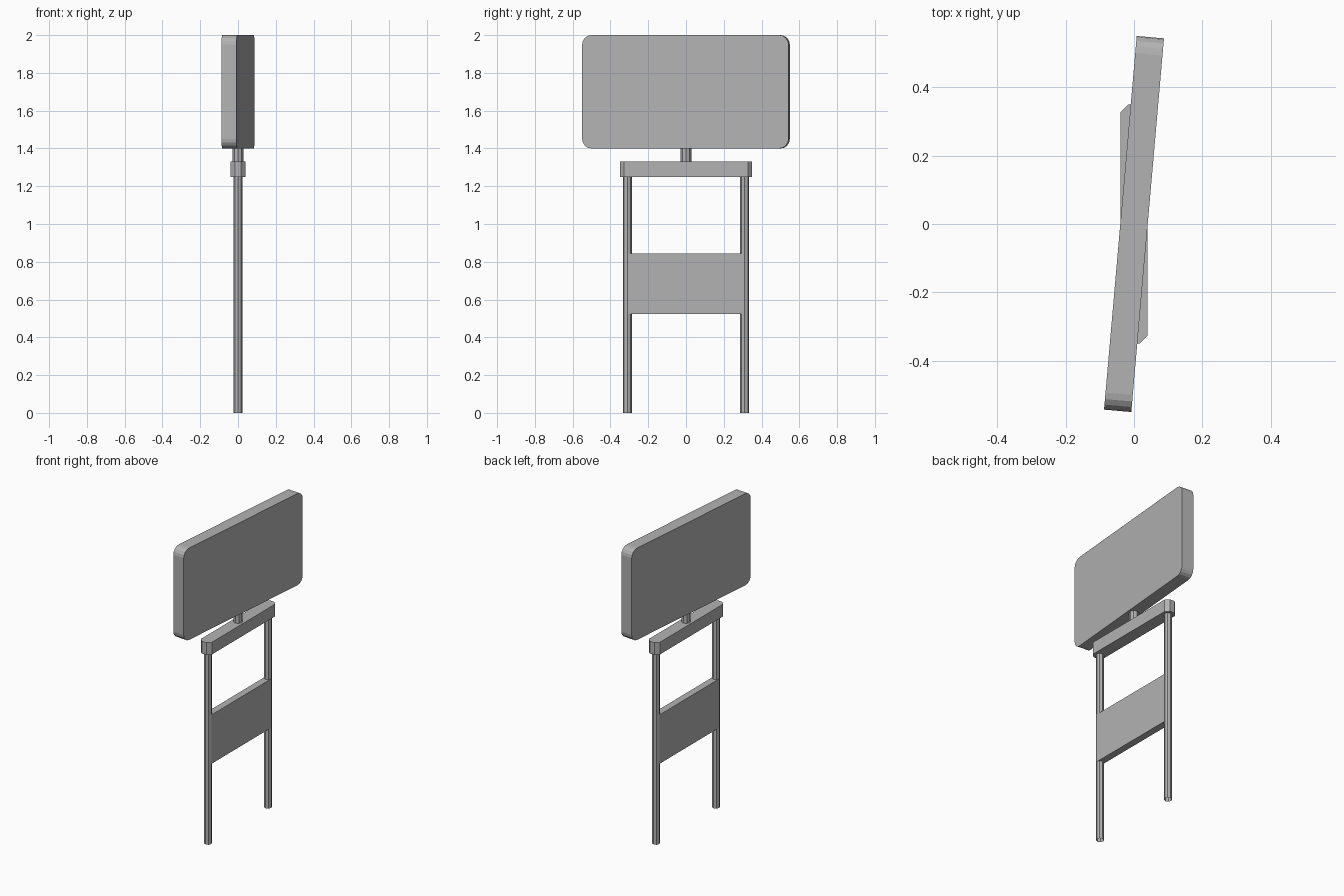
import bpy
import bmesh
from math import radians

cube = bpy.data.objects.get("Cube")
if cube:
    bpy.data.objects.remove(cube, do_unlink=True)

grey = bpy.data.materials.new("plain grey")
grey.use_nodes = True
colour = (0.45, 0.45, 0.45, 1)
grey.diffuse_color = colour
grey.node_tree.nodes["Principled BSDF"].inputs["Base Color"].default_value = colour


def finish(name, bm, location):
    mesh = bpy.data.meshes.new(name)
    bm.to_mesh(mesh)
    bm.free()
    mesh.materials.append(grey)
    obj = bpy.data.objects.new(name, mesh)
    obj.location = location
    bpy.context.collection.objects.link(obj)
    return obj


def box(name, size, location, axis=None, bevel=0, segments=1):
    """Box whose edges parallel to one axis may be bevelled."""
    bm = bmesh.new()
    bmesh.ops.create_cube(bm, size=1)
    bmesh.ops.scale(bm, vec=size, verts=bm.verts)
    if bevel:
        edges = [e for e in bm.edges
                 if abs((e.verts[0].co - e.verts[1].co)[axis]) > 0.001]
        bmesh.ops.bevel(bm, geom=edges, offset=bevel, segments=segments,
                        profile=0.5, affect='EDGES')
    return finish(name, bm, location)


def tube(name, radius, bottom, top, y, capped):
    """Upright eight-sided post."""
    bm = bmesh.new()
    bmesh.ops.create_cone(bm, cap_ends=capped, segments=8, radius1=radius,
                          radius2=radius, depth=top - bottom)
    return finish(name, bm, (0, y, (bottom + top) / 2))


# Legs and the panel between them
for side, y in (("front", -0.31), ("back", 0.31)):
    tube(side + "_leg", 0.024, 0, 1.25, y, False)
box("lower_panel", (0.046, 0.615, 0.32), (0, 0, 0.683))

# Crossbar with chamfered upright edges, and the short stem above it
box("crossbar", (0.08, 0.70, 0.08), (0, 0, 1.29), axis=2, bevel=0.023)
tube("stem", 0.028, 1.33, 1.40, 0, True)

# Rounded sign board, turned slightly on its stem
board = box("sign_board", (0.08, 1.097, 0.60), (0, 0, 1.70),
            axis=0, bevel=0.05, segments=4)
board.rotation_euler.z = radians(-5)
